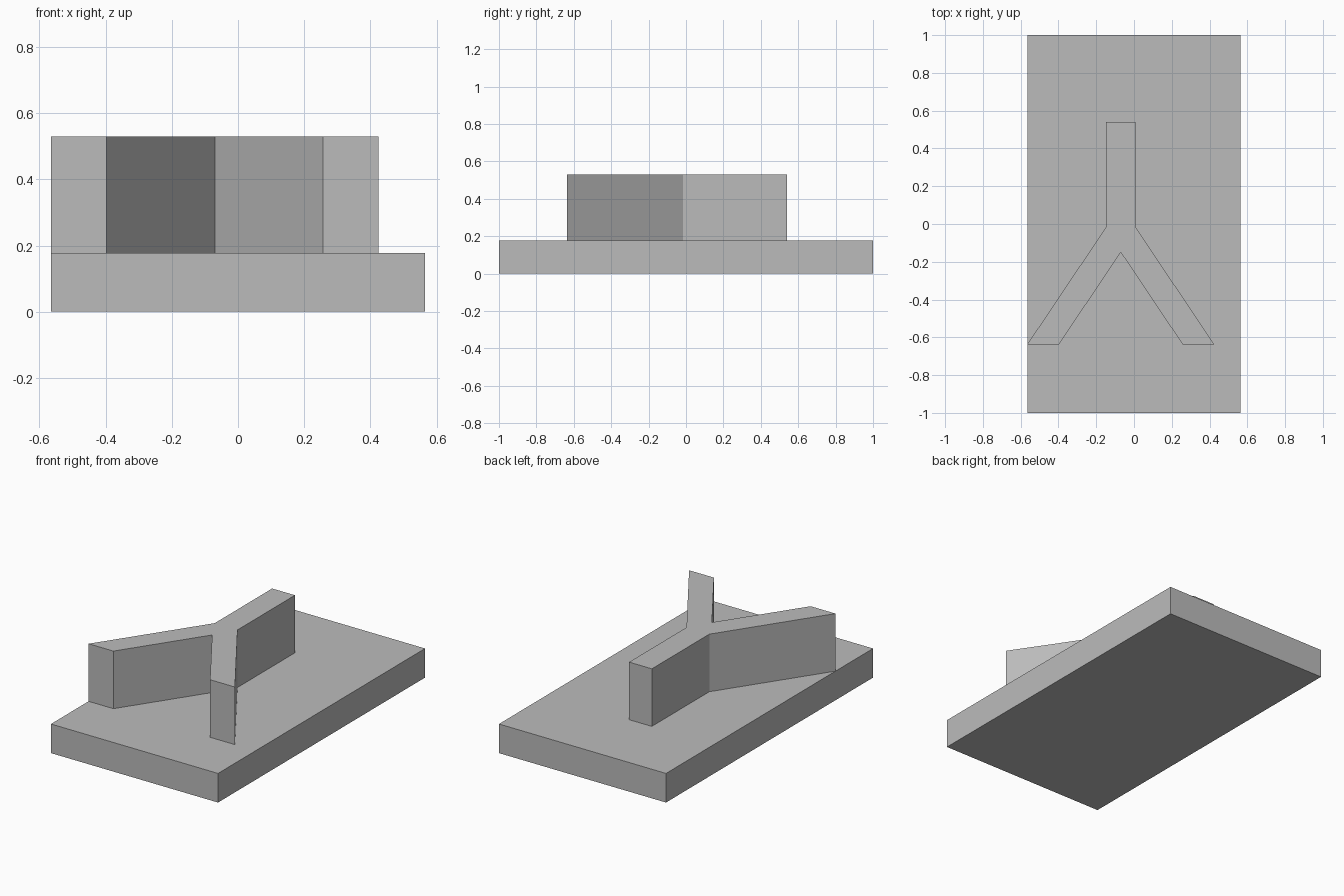
import bpy
import bmesh

cube = bpy.data.objects.get("Cube")
if cube:
    bpy.data.objects.remove(cube, do_unlink=True)

# Single flat grey
GREY = (0.5, 0.5, 0.5, 1.0)
grey = bpy.data.materials.new("plain_grey")
grey.use_nodes = True
grey.diffuse_color = GREY
grey.node_tree.nodes["Principled BSDF"].inputs["Base Color"].default_value = GREY


def extruded_part(name, outline, bottom, top):
    """Extrude a flat outline vertically into a solid."""
    bm = bmesh.new()
    face = bm.faces.new([bm.verts.new((x, y, bottom)) for x, y in outline])
    result = bmesh.ops.extrude_face_region(bm, geom=[face], use_keep_orig=True)
    raised = [v for v in result["geom"] if isinstance(v, bmesh.types.BMVert)]
    bmesh.ops.translate(bm, verts=raised, vec=(0, 0, top - bottom))
    bmesh.ops.recalc_face_normals(bm, faces=bm.faces)
    mesh = bpy.data.meshes.new(name)
    bm.to_mesh(mesh)
    bm.free()
    mesh.materials.append(grey)
    obj = bpy.data.objects.new(name, mesh)
    bpy.context.collection.objects.link(obj)
    return obj


# Base slab
W, L, BASE_TOP, WALL_TOP = 0.565, 1.0, 0.178, 0.53
extruded_part("base_slab", [(-W, -L), (W, -L), (W, L), (-W, L)], 0, BASE_TOP)

# Forked wall: half outline mirrored about its own centre line
CENTRE = -0.07
half = [(0.077, 0.54), (0.077, -0.015), (0.495, -0.637), (0.327, -0.637)]
right_side = [(CENTRE + x, y) for x, y in half]
left_side = [(CENTRE - x, y) for x, y in reversed(half)]
extruded_part("forked_wall", right_side + [(CENTRE, -0.15)] + left_side,
              BASE_TOP, WALL_TOP)
